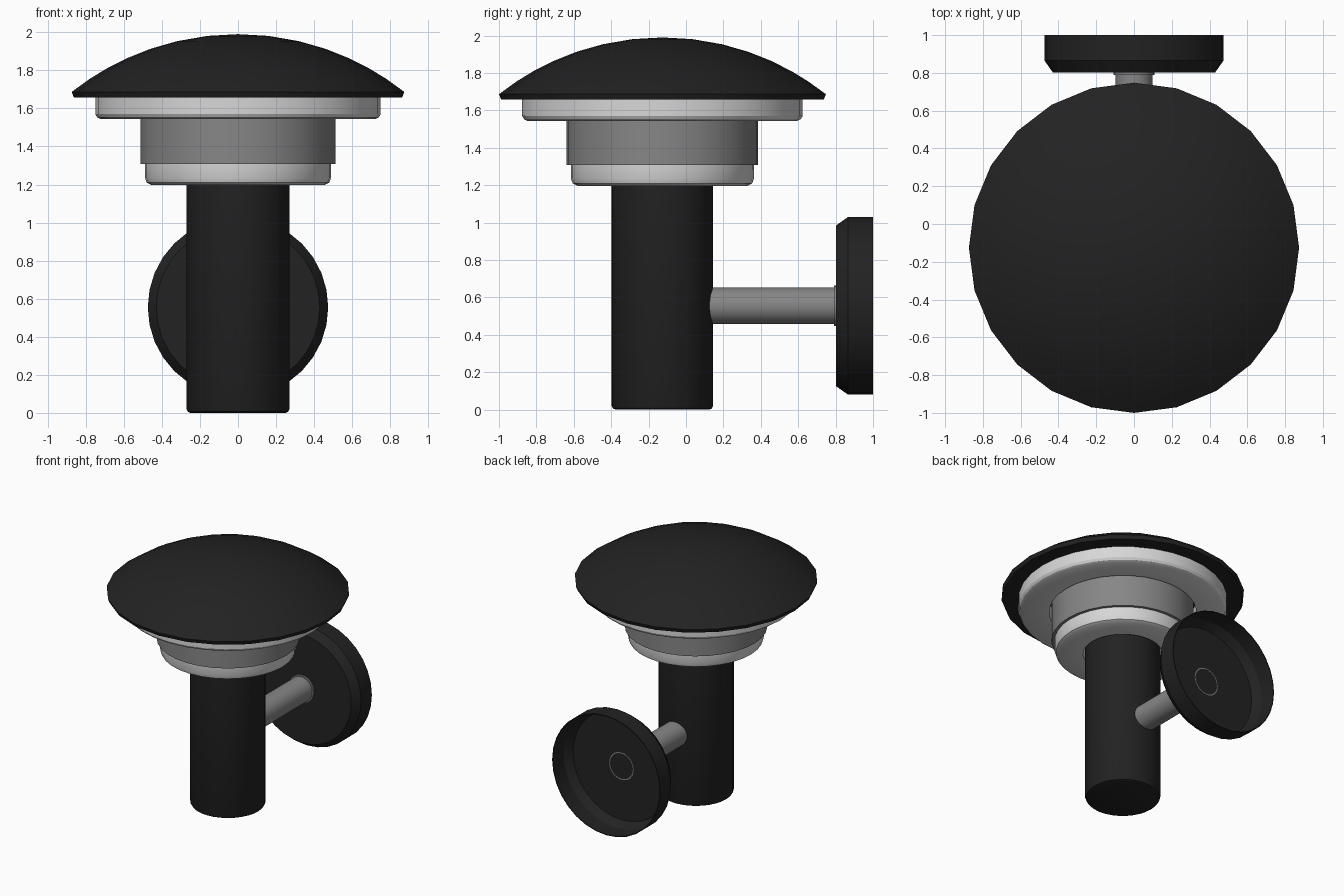
import bpy, bmesh, math

if "Cube" in bpy.data.objects:
    bpy.data.objects.remove(bpy.data.objects["Cube"])

AXIS_Y = -0.126   # lamp column axis
ARM_Z = 0.555     # wall bracket axis height


def material(name, v):
    m = bpy.data.materials.new(name)
    m.diffuse_color = (v, v, v, 1)
    m.use_nodes = True
    m.node_tree.nodes["Principled BSDF"].inputs["Base Color"].default_value = m.diffuse_color
    return m


BLACK = material("matte black", 0.016)
GREY = material("mid grey", 0.24)
WHITE = material("off white", 0.68)


def lathe(name, profile, mat, sides=32, closed=False, along_y=False):
    """Spin (radius, height) points; radius 0 makes a pole vertex."""
    bm = bmesh.new()
    rings = []
    for r, h in profile:
        n = 1 if r == 0 else sides
        rings.append([bm.verts.new((r * math.cos(2 * math.pi * i / sides),
                                    r * math.sin(2 * math.pi * i / sides), h))
                      for i in range(n)])
    pairs = list(zip(rings, rings[1:]))
    if closed:
        pairs.append((rings[-1], rings[0]))
    for a, b in pairs:
        for i in range(sides):
            j = (i + 1) % sides
            quad = [a[i % len(a)], a[j % len(a)], b[j % len(b)], b[i % len(b)]]
            bm.faces.new(list(dict.fromkeys(quad)))
    bmesh.ops.recalc_face_normals(bm, faces=bm.faces)
    me = bpy.data.meshes.new(name)
    bm.to_mesh(me)
    bm.free()
    me.materials.append(mat)
    ob = bpy.data.objects.new(name, me)
    bpy.context.collection.objects.link(ob)
    if along_y:
        ob.rotation_euler.x = -math.pi / 2
        ob.location = (0, 0, ARM_Z)
    else:
        ob.location = (0, AXIS_Y, 0)
    bpy.ops.object.select_all(action='DESELECT')
    ob.select_set(True)
    bpy.context.view_layer.objects.active = ob
    bpy.ops.object.shade_smooth_by_angle(angle=math.radians(30))
    return ob


# Domed hat: spherical cap with a thin rim
R = 1.41
dome = [(r, 1.99 - R + math.sqrt(R * R - r * r))
        for r in (0.16, 0.32, 0.46, 0.58, 0.69, 0.78, 0.874)]
lathe("hat", [(0, 1.99)] + dome + [(0.862, 1.657), (0, 1.657)], BLACK, sides=24)

# Upper pale ring with chamfered lower edge
lathe("upper_ring", [(0.75, 1.66), (0.75, 1.57), (0.74, 1.553), (0.72, 1.543),
                     (0.53, 1.543), (0.53, 1.66)], WHITE, closed=True)

# Grey drum
lathe("drum", [(0, 1.655), (0.512, 1.655), (0.512, 1.307), (0, 1.307)], GREY)

# Lower pale ring with rounded lower edge
lathe("lower_ring", [(0.49, 1.309), (0.489, 1.235), (0.48, 1.21), (0.455, 1.197),
                     (0.285, 1.197), (0.285, 1.309)], WHITE, closed=True)

# Column
lathe("column", [(0, 1.305), (0.271, 1.305), (0.271, 0.02), (0.264, 0.006),
                 (0.25, 0), (0, 0)], BLACK)

# Wall arm with a small collar at the plate
lathe("arm", [(0, 0.08), (0.098, 0.08), (0.098, 0.79), (0.108, 0.79),
              (0.108, 0.808), (0.1, 0.808), (0.1, 0.8)], GREY, along_y=True)

# Wall plate: shallow dish, open at the back
lathe("wall_plate", [(0, 0.803), (0.43, 0.803), (0.474, 0.865), (0.474, 1.0),
                     (0.468, 1.0), (0.468, 0.867), (0.427, 0.806), (0, 0.806)],
      BLACK, along_y=True)
